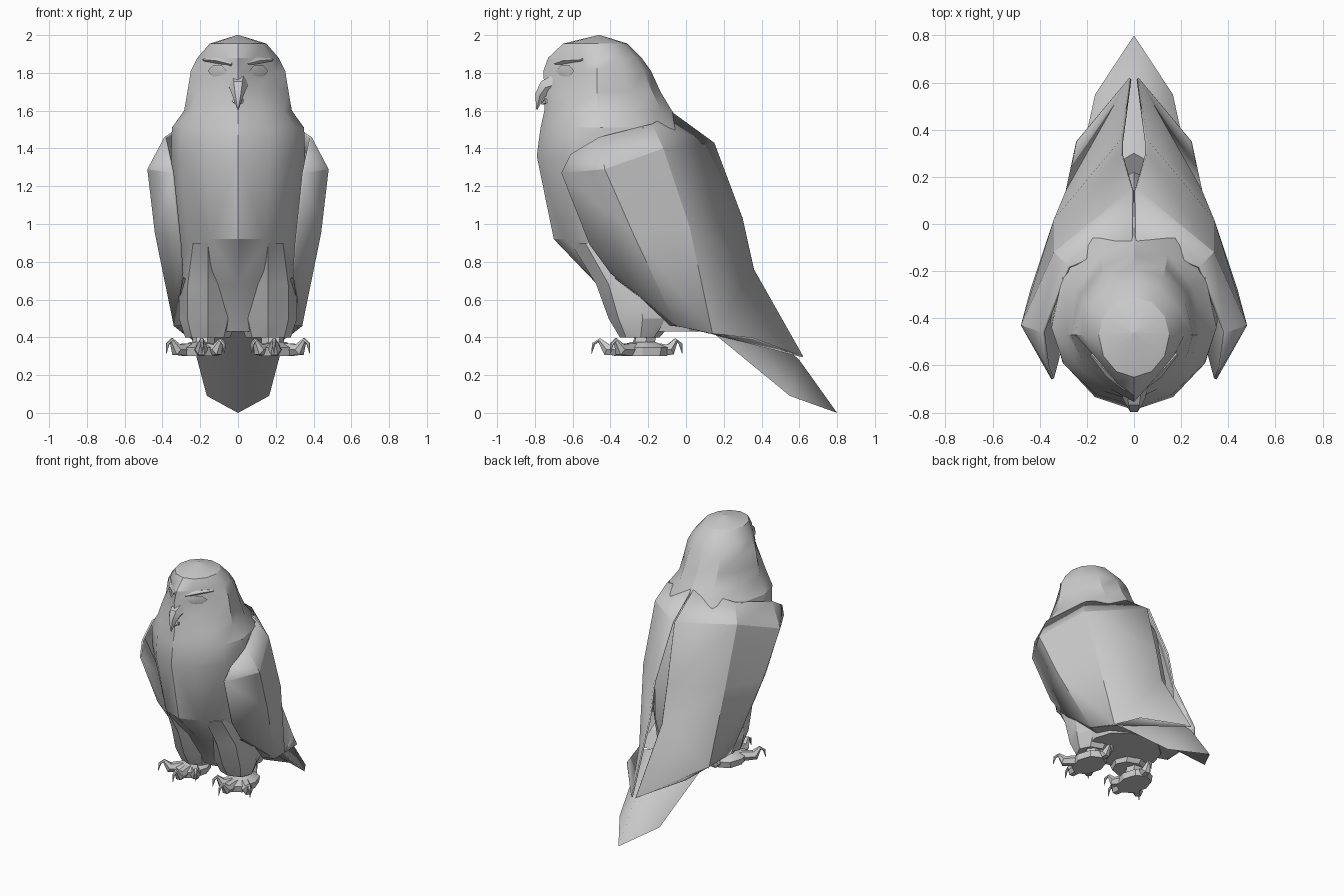
import bpy, bmesh
from math import sin, cos, pi, radians
from mathutils import Vector

if "Cube" in bpy.data.objects:
    bpy.data.objects.remove(bpy.data.objects["Cube"])

grey = bpy.data.materials.new("plain grey")
grey.use_nodes = True
COLOUR = (0.6, 0.6, 0.6, 1)
grey.diffuse_color = COLOUR
grey.node_tree.nodes["Principled BSDF"].inputs["Base Color"].default_value = COLOUR


def make(name, verts, faces, mirror=False, thickness=0, angle=22, recalc=True):
    """Build a mesh part, optionally mirrored across x and thickened inward."""
    mesh = bpy.data.meshes.new(name)
    mesh.from_pydata([tuple(v) for v in verts], [], faces)
    if recalc:
        bm = bmesh.new()
        bm.from_mesh(mesh)
        bmesh.ops.recalc_face_normals(bm, faces=bm.faces)
        bm.to_mesh(mesh)
        bm.free()
    mesh.materials.append(grey)
    obj = bpy.data.objects.new(name, mesh)
    bpy.context.collection.objects.link(obj)
    bpy.ops.object.select_all(action='DESELECT')
    obj.select_set(True)
    bpy.context.view_layer.objects.active = obj
    bpy.ops.object.shade_smooth_by_angle(angle=radians(angle))
    if thickness:
        solid = obj.modifiers.new("thickness", 'SOLIDIFY')
        solid.thickness = thickness
        solid.offset = -1
    if mirror:
        mod = obj.modifiers.new("mirror", 'MIRROR')
        mod.use_mirror_merge = thickness == 0
    return obj


def bridge(rings, diamond_bands=0):
    """Join equal rings into a capped skin; the first bands get alternating diagonals."""
    n = len(rings[0])
    verts = [p for ring in rings for p in ring]
    faces = []
    for i in range(len(rings) - 1):
        for j in range(n):
            k = (j + 1) % n
            a, b, c, d = i * n + j, i * n + k, (i + 1) * n + k, (i + 1) * n + j
            if i >= diamond_bands:
                faces.append((a, b, c, d))
            elif (i + j) % 2:
                faces += [(a, b, c), (a, c, d)]
            else:
                faces += [(a, b, d), (b, c, d)]
    faces += [tuple(range(n)), tuple(range(len(verts) - n, len(verts)))]
    return verts, faces


def section(z, front, mid, back, width, point=1.0, n=12, x=0):
    """Level ring with separate front and back depth; point > 1 gives a wedge front."""
    ring = []
    for k in range(n):
        s, c = sin(2 * pi * k / n), cos(2 * pi * k / n)
        p = point if c > 0.01 else 1
        reach = (mid - front) if c > 0 else (back - mid)
        across = abs(s) ** p * (1 if s > 0 else -1)
        ring.append((x + width * across, mid - reach * abs(c) ** p * (1 if c > 0 else -1), z))
    return ring


def tube(name, path, radii, n=5, flat=1.0, mirror=True):
    """Tapered tube along a path."""
    pts = [Vector(p) for p in path]
    rings = []
    for i, p in enumerate(pts):
        t = (pts[min(i + 1, len(pts) - 1)] - pts[max(i - 1, 0)]).normalized()
        side = t.cross(Vector((0, 0, 1))).normalized()
        up = side.cross(t)
        rings.append([p + radii[i] * (side * cos(2 * pi * k / n) + up * flat * sin(2 * pi * k / n))
                      for k in range(n)])
    return make(name, *bridge(rings), mirror=mirror, angle=35)


# Body and head: one skin from belly to crown
make("body_and_head", *bridge([section(*r) for r in (
    (.43, -.33, -.10, .13, .26),
    (.68, -.47, -.16, .20, .30),
    (.92, -.70, -.32, .22, .31, 1.1),
    (1.36, -.79, -.41, .09, .355, 1.1),
    (1.51, -.77, -.44, -.01, .35, 1.1),
    (1.60, -.75, -.47, -.075, .285, 1.1),
    (1.70, -.75, -.47, -.135, .268, 1.4),
    (1.81, -.755, -.47, -.185, .25, 2.1),
    (1.88, -.73, -.47, -.235, .215, 1.6),
    (1.955, -.65, -.47, -.31, .15),
    (2.0, -.465, -.46, -.455, .005))], diamond_bands=3), angle=28)

# Feathered thighs
make("thighs", *bridge([section(*r, n=8, x=.16) for r in (
    (.90, -.61, -.35, -.1, .11, 1),
    (.68, -.475, -.25, -.03, .15, 1),
    (.50, -.41, -.23, -.05, .153, 1),
    (.40, -.35, -.24, -.14, .12, 1))], diamond_bands=3), mirror=True)

# Wings: columns run from the front edge round to the back edge
front_edge = [(.37, -.61, 1.37), (.35, -.66, 1.27), (.31, -.51, .89), (.30, -.40, .74)]
outer_ridge = [(.39, -.46, 1.46), (.48, -.43, 1.29), (.44, -.28, .95), (.34, -.05, .46)]
back_ridge = [(.28, -.18, 1.53), (.34, -.12, 1.40), (.34, .02, .98), (.29, .14, .42)]
back_edge = [(.01, -.07, 1.59), (.01, .15, 1.43), (.055, .30, 1.03), (.055, .36, .76)]
columns = (front_edge, outer_ridge, back_ridge, back_edge)
verts = [col[i] for i in range(4) for col in columns]
faces = [(4 * i + j, 4 * i + j + 4, 4 * i + j + 5, 4 * i + j + 1)
         for i in range(3) for j in range(3)]
verts += [(.24, .35, .40), (.02, .62, .30)]
faces += [(14, 17, 15), (14, 16, 17)]
make("wings", verts, faces, mirror=True, thickness=.012, angle=15, recalc=False)

# Closed underside between thighs, wings and tail
make("underside", [(.29, -.38, .72), outer_ridge[3], back_ridge[3], (0, .14, .43), (0, -.2, .47)],
     [(0, 4, 1), (1, 4, 3, 2)], mirror=True)

# Tail wedge
make("tail", [(0, .3, .55), (0, .6, .28), (0, .8, 0), (.165, .55, .09), (.25, .16, .41),
              (0, .14, .44)],
     [(0, 4, 3, 1), (1, 3, 2), (5, 2, 3, 4), (0, 5, 4)], mirror=True)

# Hooked upper beak and small lower beak
tube("upper_beak", [(0, -.69, 1.74), (0, -.745, 1.722), (0, -.774, 1.68), (0, -.79, 1.605)],
     [.06, .046, .03, .003], n=6, mirror=False)
tube("lower_beak", [(0, -.68, 1.655), (0, -.745, 1.65), (0, -.765, 1.635)],
     [.045, .035, .008], flat=.5, mirror=False)

# Eyes: six-sided lenses, with a slanted brow above each
eye = [Vector((.11 + .05 * cos(k * pi / 3), -.640 + .048 * cos(k * pi / 3),
               1.81 + .033 * sin(k * pi / 3))) for k in range(6)]
make("eyes", eye + [Vector((.10, -.66, 1.81))],
     [(k, (k + 1) % 6, 6) for k in range(6)], mirror=True)
tube("brows", [(.03, -.70, 1.845), (.10, -.635, 1.865), (.18, -.55, 1.87)],
     [.012, .022, .01], flat=.8)

# Feet: ankle, pad and four toes that end in hooked claws
tube("ankles", [(.18, -.2, .46), (.185, -.235, .33)], [.06, .06], n=6)
make("foot_pads", *bridge([section(z, f, -.23, b, w, n=8, x=.2) for z, f, b, w in (
    (.30, -.38, -.10, .10), (.345, -.39, -.09, .105), (.375, -.29, -.16, .055))]), mirror=True)
base = Vector((.2, -.23, .335))
for label, tx, ty in (("inner", .07, -.40), ("middle", .19, -.50),
                      ("outer", .38, -.40), ("rear", .17, -.02)):
    reach = Vector((tx, ty, .335)) - base
    up = Vector((0, 0, 1))
    path = [base, base + reach * .45, base + reach * .7,
            base + reach * .85 + up * .05, base + reach * .96 + up * .03,
            base + reach - up * .02]
    tube(label + "_toe", path, [.04, .037, .035, .013, .01, .002], n=6)
